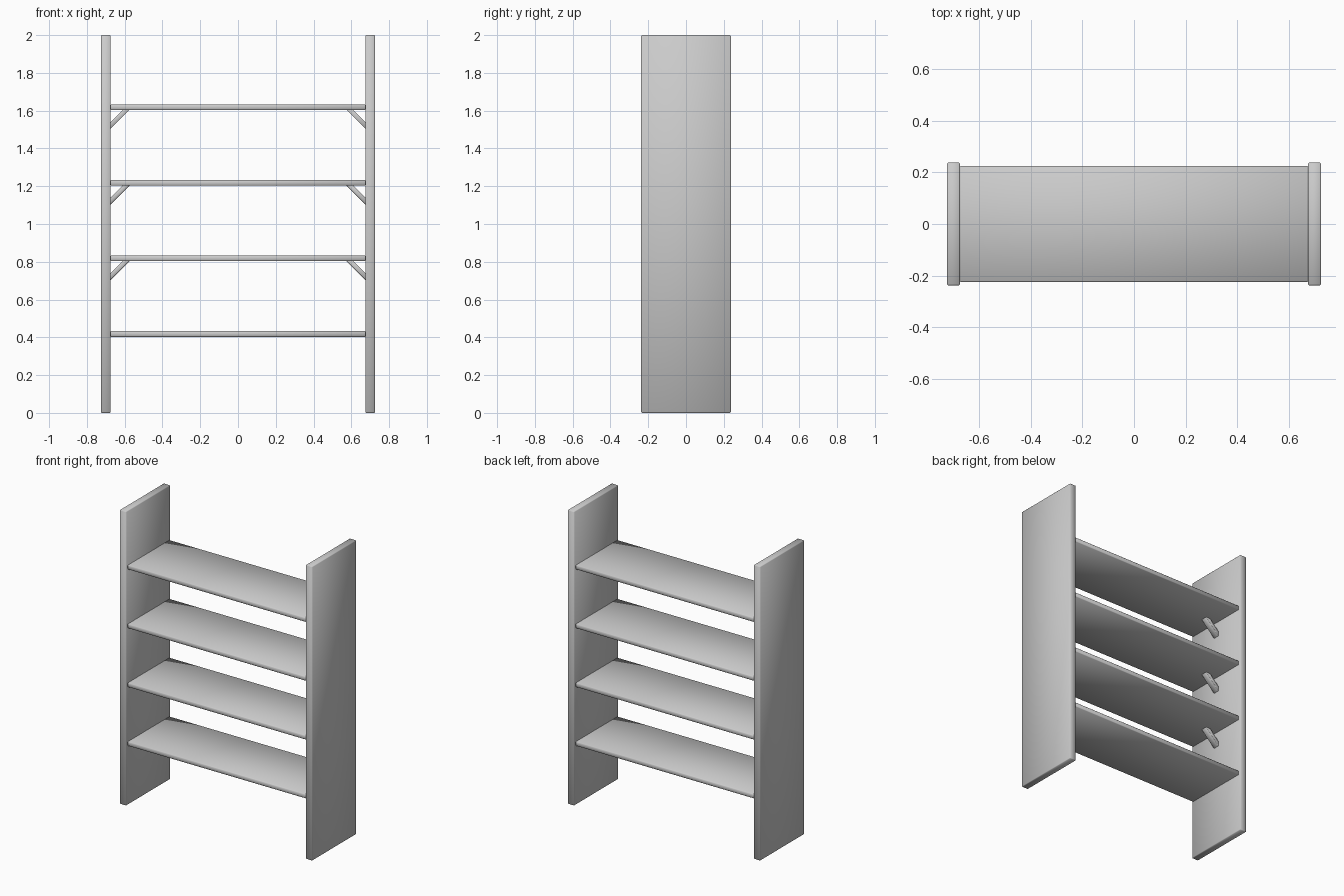
import bpy
from math import radians, sqrt

if "Cube" in bpy.data.objects:
    bpy.data.objects.remove(bpy.data.objects["Cube"])


def board(name, loc, size, bevel=0.004, tilt=0.0):
    """Smooth-shaded plank with softened edges."""
    bpy.ops.mesh.primitive_cube_add(size=1, location=loc)
    ob = bpy.context.object
    ob.name = name
    ob.scale = size
    bpy.ops.object.transform_apply(location=False, rotation=False, scale=True)
    ob.rotation_euler.y = tilt
    mod = ob.modifiers.new("soft_edges", "BEVEL")
    mod.width = bevel
    mod.segments = 1
    bpy.ops.object.shade_smooth()
    return ob


INNER = 0.675          # inner face of the side panels
SHELF_T = 0.03

# Side panels
for side, label in ((-1, "left"), (1, "right")):
    board(f"side_panel_{label}", (side * (INNER + 0.025), 0, 1), (0.05, 0.475, 2))

# Shelves, with a pair of diagonal braces under all but the lowest
for i in range(4):
    bottom = 0.403 + 0.4 * i
    board(f"shelf_{i + 1}", (0, 0, bottom + SHELF_T / 2), (2 * INNER, 0.45, SHELF_T))
    if i == 0:
        continue
    thick = 0.026
    # centre of the strut, shifted inward from its lower face
    off = thick / 2 / sqrt(2)
    for side, label in ((-1, "left"), (1, "right")):
        board(f"brace_{i + 1}_{label}",
              (side * (INNER - 0.05 + off), 0, bottom - 0.05 + off),
              (0.15, 0.045, thick), 0.002, side * radians(45))
